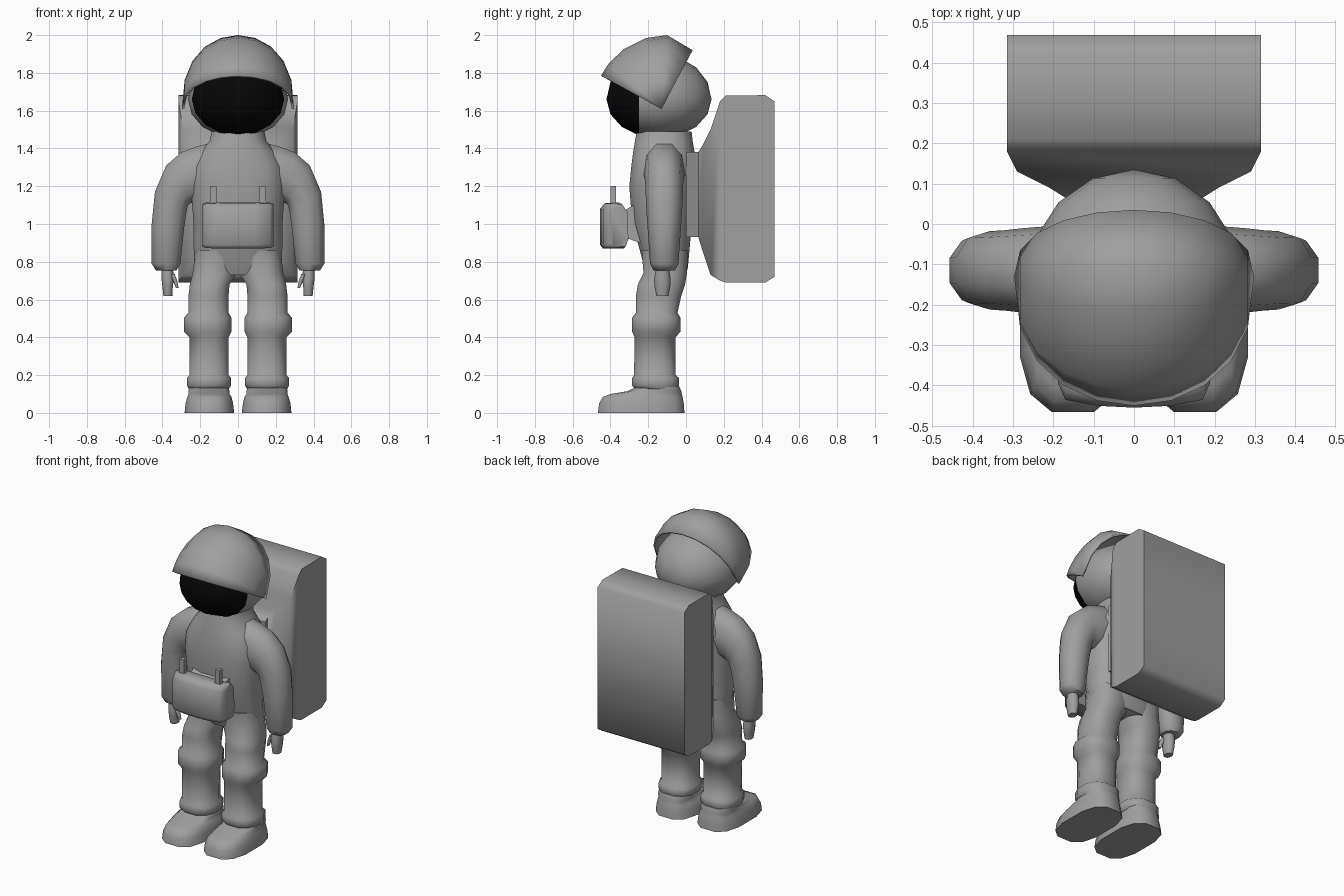
import bpy, bmesh, math
from mathutils import Vector


def material(name, value):
    m = bpy.data.materials.new(name)
    m.diffuse_color = (value, value, value, 1)
    return m


GREY = material("suit_grey", 0.35)
BLACK = material("visor_black", 0.002)


def finish(name, bm, mats=(GREY,), angle=60):
    """Weld, fix normals, smooth with sharp edges kept, and link."""
    bmesh.ops.remove_doubles(bm, verts=bm.verts, dist=1e-4)
    bmesh.ops.recalc_face_normals(bm, faces=bm.faces)
    for f in bm.faces:
        f.smooth = True
    for e in bm.edges:
        e.smooth = e.calc_face_angle(0) < math.radians(angle)
    mesh = bpy.data.meshes.new(name)
    bm.to_mesh(mesh)
    bm.free()
    for m in mats:
        mesh.materials.append(m)
    ob = bpy.data.objects.new(name, mesh)
    bpy.context.collection.objects.link(ob)
    return ob


def loft(name, rings, side=1, closed=True, angle=60):
    """Skin a list of point rings; side=-1 mirrors across x."""
    bm = bmesh.new()
    vs = [[bm.verts.new((p[0] * side, p[1], p[2])) for p in r] for r in rings]
    n = len(rings[0])
    for a, b in zip(vs, vs[1:]):
        for i in range(n if closed else n - 1):
            j = (i + 1) % n
            bm.faces.new((a[i], a[j], b[j], b[i]))
    if closed:
        bm.faces.new(vs[0])
        bm.faces.new(vs[-1])
    return finish(name, bm, angle=angle)


def oval(c, u, v, n=12, power=1.0):
    """Superellipse ring with flat sides, touching the given half axes."""
    out = []
    top = math.cos(math.pi / n) ** power
    for i in range(n):
        a = 2 * math.pi * (i + 0.5) / n
        ca, sa = math.cos(a), math.sin(a)
        x = math.copysign(abs(ca) ** power, ca) / top
        y = math.copysign(abs(sa) ** power, sa) / top
        out.append(Vector(c) + Vector(u) * x + Vector(v) * y)
    return out


def flat(z, x0, x1, y0, y1, n=12, power=0.8):
    """Horizontal oval ring filling a rectangle."""
    return oval(((x0 + x1) / 2, (y0 + y1) / 2, z), ((x1 - x0) / 2, 0, 0),
                (0, (y1 - y0) / 2, 0), n, power)


def limb(outer, inner, half, y=-0.115):
    """Ring across a limb, from an outer to an inner (x, z) point."""
    o, i = Vector((outer[0], y, outer[1])), Vector((inner[0], y, inner[1]))
    return oval((o + i) / 2, (o - i) / 2, (0, half, 0), 10, 0.9)


def rect(y, x, z0, z1):
    return [(-x, y, z0), (x, y, z0), (x, y, z1), (-x, y, z1)]


# Torso, from hips to neck
loft("torso", [flat(z, -w, w, y0, y1, 16, 0.8) for z, w, y0, y1 in (
    (0.73, 0.19, -0.205, 0.0), (0.77, 0.23, -0.22, 0.01),
    (0.88, 0.235, -0.25, 0.02), (1.0, 0.235, -0.285, 0.03),
    (1.2, 0.25, -0.30, 0.04), (1.3, 0.245, -0.29, 0.045),
    (1.38, 0.20, -0.28, 0.045), (1.44, 0.15, -0.27, 0.035),
    (1.49, 0.14, -0.26, 0.03))])

for side, tag in ((1, "left"), (-1, "right")):
    # Sleeve with rounded shoulder and cuff
    loft(tag + "_arm", [limb(*r) for r in (
        ((0.12, 1.435), (0.12, 1.15), 0.11), ((0.22, 1.41), (0.2, 1.12), 0.105),
        ((0.30, 1.38), (0.25, 1.11), 0.10), ((0.38, 1.31), (0.265, 1.10), 0.095),
        ((0.44, 1.17), (0.275, 1.05), 0.093), ((0.457, 1.0), (0.285, 0.98), 0.085),
        ((0.457, 0.79), (0.305, 0.79), 0.072), ((0.435, 0.755), (0.325, 0.755), 0.055))],
        side)
    # Hand and thumb
    loft(tag + "_hand", [limb((x1, z), (x0, z), h, -0.125) for z, x0, x1, h in (
        (0.78, 0.345, 0.405, 0.03), (0.71, 0.34, 0.405, 0.042),
        (0.67, 0.345, 0.40, 0.04), (0.62, 0.348, 0.395, 0.03))], side)
    loft(tag + "_thumb", [limb((x1, z), (x0, z), h, -0.145) for z, x0, x1, h in (
        (0.735, 0.335, 0.36, 0.015), (0.70, 0.322, 0.345, 0.015),
        (0.66, 0.314, 0.328, 0.01))], side)
    # Trouser leg with knee and ankle bands
    loft(tag + "_leg", [flat(*r) for r in (
        (0.86, 0.01, 0.225, -0.235, 0.01), (0.74, 0.005, 0.24, -0.225, 0.005),
        (0.68, 0.045, 0.255, -0.255, -0.005), (0.62, 0.05, 0.262, -0.265, -0.025),
        (0.53, 0.05, 0.262, -0.265, -0.045), (0.505, 0.035, 0.285, -0.285, -0.03),
        (0.43, 0.035, 0.285, -0.285, -0.03), (0.40, 0.05, 0.256, -0.272, -0.055),
        (0.20, 0.05, 0.256, -0.275, -0.055), (0.185, 0.036, 0.27, -0.285, -0.037),
        (0.145, 0.036, 0.27, -0.285, -0.037), (0.125, 0.05, 0.26, -0.27, -0.045))],
        side)
    # Boot
    loft(tag + "_boot", [flat(*r, 12, 0.7) for r in (
        (0.0, 0.02, 0.283, -0.466, -0.008), (0.05, 0.026, 0.278, -0.46, -0.012),
        (0.085, 0.035, 0.268, -0.44, -0.018), (0.10, 0.045, 0.262, -0.40, -0.022),
        (0.115, 0.045, 0.262, -0.31, -0.025), (0.14, 0.05, 0.258, -0.26, -0.035))],
        side)
    # Handle on top of the chest unit
    loft(tag + "_chest_handle", [
        flat(z, 0.13 - w, 0.13 + w, -0.40, -0.37, 4, 1) for z, w in (
            (1.09, 0.025), (1.13, 0.016), (1.2, 0.016))], side)

# Life support backpack
loft("backpack", [rect(*r) for r in (
    (0.0, 0.2, 0.93, 1.38), (0.065, 0.17, 0.93, 1.38), (0.09, 0.21, 0.85, 1.42),
    (0.13, 0.29, 0.73, 1.5), (0.18, 0.315, 0.70, 1.65), (0.21, 0.315, 0.69, 1.68),
    (0.42, 0.315, 0.69, 1.682), (0.468, 0.315, 0.72, 1.65))])

# Chest unit with a bowed front, and its mount
profile = ((-0.455, 0.89), (-0.455, 1.08), (-0.43, 1.11), (-0.36, 1.115),
           (-0.315, 1.07), (-0.305, 0.92), (-0.33, 0.87), (-0.44, 0.87))
loft("chest_unit", [[(x, -0.305 + (y + 0.305) * s, 0.99 + (z - 0.99) * k)
                     for y, z in profile] for x, s, k in (
    (-0.188, 0.6, 0.92), (-0.17, 0.87, 0.98), (-0.09, 0.97, 1), (0, 1, 1),
    (0.09, 0.97, 1), (0.17, 0.87, 0.98), (0.188, 0.6, 0.92))])
loft("chest_mount", [rect(-0.33, 0.12, 0.93, 1.07), rect(-0.24, 0.14, 0.90, 1.12)])

# Helmet globe with poles along y; the front cap is the dark visor
bm = bmesh.new()
bmesh.ops.create_uvsphere(bm, u_segments=16, v_segments=8, radius=1)
for v in bm.verts:
    x, y, z = v.co.x, -v.co.z, v.co.y
    v.co = (x * 0.265, -0.143 + y * 0.278, 1.66 + z * (0.24 if z > 0 else 0.207))
for f in bm.faces:
    f.material_index = 1 if f.calc_center_median().y < -0.245 else 0
finish("helmet", bm, (GREY, BLACK))

# Sun hood: a lune swept from temple to temple over the helmet
py, pz = -0.13, 1.61
arc = ((-0.45, 1.785), (-0.41, 1.85), (-0.33, 1.925), (-0.21, 1.985),
       (-0.10, 2.0), (0.035, 1.92))
rings = []
for i in range(11):
    t = math.radians(-90 + 18 * i)
    c = max(math.cos(t), 0) ** 0.8
    rings.append([(0.297 * math.sin(t), py + (y - py) * c, pz + (z - pz) * c)
                  for y, z in arc])
hood = loft("sun_hood", rings, closed=False)
# Orient the open shell outwards before thickening it inwards
top = max(hood.data.polygons, key=lambda p: p.center.z)
if top.normal.z < 0:
    hood.data.flip_normals()
mod = hood.modifiers.new("thickness", 'SOLIDIFY')
mod.thickness = 0.012
mod.offset = -1
